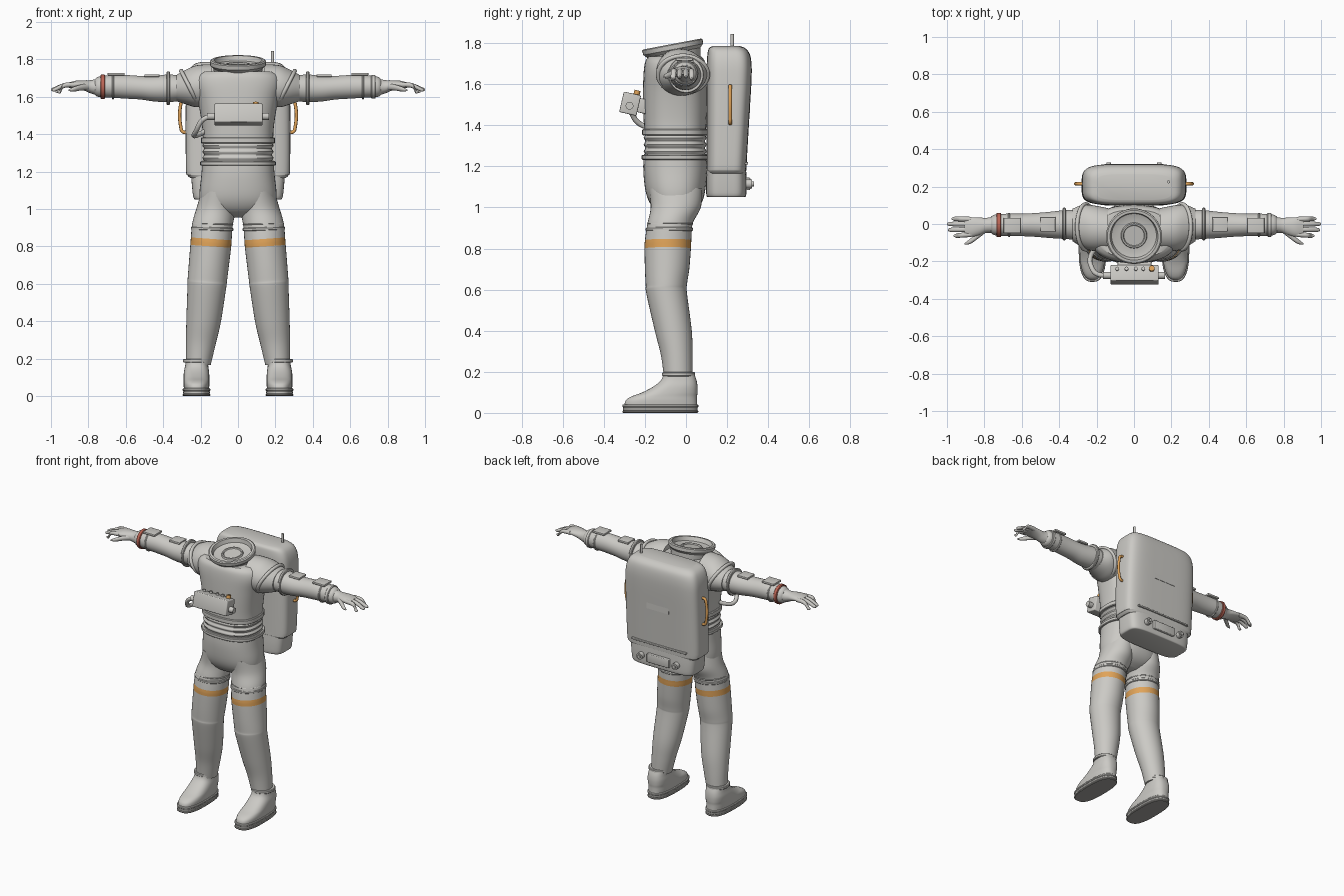
import bpy, bmesh, math
from mathutils import Vector, Matrix


def material(name, rgb):
    m = bpy.data.materials.new(name)
    m.diffuse_color = (*rgb, 1)
    return m


SUIT = material("suit_grey", (0.60, 0.59, 0.56))
ORANGE = material("orange", (0.75, 0.37, 0.10))
RED = material("red", (0.50, 0.13, 0.09))
SOLE = material("sole_grey", (0.38, 0.37, 0.35))


def finish(name, bm, mats, mirror=False, angle=35):
    bmesh.ops.recalc_face_normals(bm, faces=bm.faces)
    me = bpy.data.meshes.new(name)
    bm.to_mesh(me)
    bm.free()
    for m in mats:
        me.materials.append(m)
    me.polygons.foreach_set("use_smooth", [True] * len(me.polygons))
    me.set_sharp_from_angle(angle=math.radians(angle))
    ob = bpy.data.objects.new(name, me)
    bpy.context.collection.objects.link(ob)
    if mirror:
        ob.modifiers.new("mirror", 'MIRROR').use_mirror_merge = False
    return ob


def catmull(a, b, c, d, t):
    return 0.5 * (2*b + (c-a)*t + (2*a-5*b+4*c-d)*t*t + (3*b-a-3*c+d)*t**3)


def loft(name, secs, axis='z', p=2.0, steps=4, n=36, mat=SUIT, mirror=False, tilt=0, band=None):
    """Skin superellipse sections (position, centre u, centre v, radius u, radius v)."""
    rows = []
    for i in range(len(secs) - 1):
        q = [secs[max(i-1, 0)], secs[i], secs[i+1], secs[min(i+2, len(secs)-1)]]
        rows += [[catmull(*v, k/steps) for v in zip(*q)] for k in range(steps)]
    rows.append(list(secs[-1]))
    bm = bmesh.new()
    rings = []
    for w, cu, cv, ru, rv in rows:
        ring = []
        for k in range(n):
            a = math.tau * k / n
            c, s = math.cos(a), math.sin(a)
            du = ru * math.copysign(abs(c)**(2/p), c)
            u, v, h = cu + du, cv + rv * math.copysign(abs(s)**(2/p), s), w + tilt*du
            ring.append(bm.verts.new((u, v, h) if axis == 'z' else (h, u, v)))
        rings.append(ring)
    for i in range(len(rings) - 1):
        mid = (rows[i][0] + rows[i+1][0]) / 2
        for k in range(n):
            j = (k + 1) % n
            f = bm.faces.new((rings[i][k], rings[i][j], rings[i+1][j], rings[i+1][k]))
            if band and band[0] < mid < band[1]:
                f.material_index = 1
    bm.faces.new(rings[0])
    bm.faces.new(rings[-1])
    return finish(name, bm, [mat, ORANGE], mirror)


def collar(name, a, b, cu, cv, ru, rv, axis='z', mat=SUIT, mirror=True, p=2.0, tilt=0):
    """Short hard-edged ring around a limb."""
    e = 0.004
    return loft(name, [(a, cu, cv, ru-e, rv-e), (a+e, cu, cv, ru, rv), (b-e, cu, cv, ru, rv),
                       (b, cu, cv, ru-e, rv-e)], axis, p, 1, 36, mat, mirror, tilt)


def box(name, loc, size, bevel=0.0, rot_x=0, mat=SUIT, mirror=False):
    bm = bmesh.new()
    bmesh.ops.create_cube(bm, size=1, matrix=Matrix.Diagonal((*size, 1)))
    if bevel:
        bmesh.ops.bevel(bm, geom=bm.edges[:], offset=bevel, segments=3, profile=0.5, affect='EDGES')
    bm.transform(Matrix.Translation(loc) @ Matrix.Rotation(rot_x, 4, 'X'))
    return finish(name, bm, [mat], mirror)


def rod(name, a, b, r, mat=SUIT, mirror=False):
    a, b = Vector(a), Vector(b)
    bm = bmesh.new()
    bmesh.ops.create_cone(bm, cap_ends=True, segments=20, radius1=r, radius2=r, depth=(b-a).length)
    bm.transform(Matrix.Translation((a+b)/2) @ (b-a).to_track_quat('Z', 'Y').to_matrix().to_4x4())
    return finish(name, bm, [mat], mirror)


def tube(name, pts, r, mat=SUIT):
    cu = bpy.data.curves.new(name, 'CURVE')
    cu.dimensions, cu.bevel_depth, cu.bevel_resolution, cu.use_fill_caps = '3D', r, 4, True
    sp = cu.splines.new('BEZIER')
    sp.bezier_points.add(len(pts) - 1)
    for bp, co in zip(sp.bezier_points, pts):
        bp.co = co
        bp.handle_left_type = bp.handle_right_type = 'AUTO'
    cu.materials.append(mat)
    bpy.context.collection.objects.link(bpy.data.objects.new(name, cu))


def lathe(name, profile, matrix, n=48, mirror=False):
    bm = bmesh.new()
    vs = [bm.verts.new((r, 0, z)) for r, z in profile]
    es = [bm.edges.new(e) for e in zip(vs, vs[1:])]
    bmesh.ops.spin(bm, geom=vs + es, axis=(0, 0, 1), cent=(0, 0, 0), angle=math.tau, steps=n)
    bmesh.ops.remove_doubles(bm, verts=bm.verts, dist=1e-5)
    bm.transform(matrix)
    return finish(name, bm, [SUIT], mirror)


# Torso shell, waist bellows and pelvis
loft("torso", [(1.36, 0, -.053, .188, .150), (1.42, 0, -.053, .190, .153), (1.50, 0, -.053, .200, .156),
               (1.58, 0, -.053, .215, .156), (1.66, 0, -.053, .235, .153), (1.71, 0, -.053, .225, .145),
               (1.735, 0, -.053, .19, .128)], p=2.5, n=48)
loft("waist_bellows", [(1.24 + .0165*i, 0, -.053, .190 - .009*(i % 2), .153 - .008*(i % 2))
                       for i in range(9)], p=2.5, n=48)
loft("pelvis", [(1.26, 0, -.053, .190, .152), (1.18, 0, -.053, .196, .155), (1.08, 0, -.052, .206, .145),
                (1.02, 0, -.05, .195, .125), (.98, 0, -.05, .14, .09), (.955, 0, -.05, .06, .04)], p=2.3, n=48)
collar("lower_waist_ring", 1.232, 1.256, 0, -.053, .202, .163, mirror=False, p=2.5)
collar("upper_waist_ring", 1.350, 1.382, 0, -.053, .198, .160, mirror=False, p=2.5)

# Tilted neck ring with recessed disc
lathe("neck_ring", [(.125, -.075), (.132, -.03), (.148, -.014), (.150, .008), (.143, .013), (.128, .013),
                    (.120, -.014), (.098, -.020), (.070, -.020), (.066, -.010), (.058, -.010),
                    (.054, -.017), (0, -.017)],
      Matrix.Translation((0, -.065, 1.783)) @ Matrix.Rotation(math.radians(10.7), 4, 'X'))

# Shoulders, arms and their rings
loft("shoulder", [(.14, -.03, 1.662, .115, .112), (.22, -.022, 1.656, .122, .112),
                  (.275, -.012, 1.652, .114, .094), (.33, -.005, 1.646, .086, .070)], 'x', mirror=True)
ring = [(.107 + .011*math.cos(a), .011*math.sin(a)) for a in [math.tau*i/12 for i in range(13)]]
lathe("shoulder_ring", ring, Matrix.Translation((.258, -.015, 1.648)) @
      Matrix.Rotation(math.radians(117), 4, 'Y') @ Matrix.Diagonal((.95, 1.12, 1, 1)), mirror=True)
loft("arm", [(.30, -.005, 1.645, .080, .066), (.37, -.003, 1.645, .077, .074), (.45, -.005, 1.643, .070, .068),
             (.52, -.005, 1.648, .064, .063), (.60, -.005, 1.653, .060, .063), (.68, -.005, 1.655, .060, .060),
             (.745, -.005, 1.653, .055, .054), (.765, -.005, 1.652, .042, .042)], 'x', mirror=True)
collar("elbow_ring", .364, .382, 0, 1.646, .087, .090, 'x')
collar("forearm_ring", .662, .674, -.005, 1.652, .065, .066, 'x')
collar("left_wrist_band", .712, .736, -.005, 1.653, .064, .063, 'x', mirror=False)
collar("right_wrist_band", -.736, -.710, -.005, 1.653, .065, .065, 'x', RED, mirror=False)
box("upper_arm_plate", (.46, -.002, 1.713), (.08, .078, .014), .003, mirror=True)
box("forearm_plate", (.652, -.008, 1.721), (.09, .082, .014), .003, mirror=True)

# Gloves
loft("glove_palm", [(.74, -.005, 1.652, .048, .048), (.785, -.007, 1.653, .040, .036),
                    (.82, -.012, 1.660, .046, .028), (.865, -.016, 1.665, .052, .021),
                    (.905, -.016, 1.662, .049, .014)], 'x', mirror=True)
for i, (y, tip, drop) in enumerate([(-.056, .965, .034), (-.028, .995, .024), (.0, 1.0, .022), (.025, .975, .032)]):
    loft(f"finger_{i+1}", [(.87, y, 1.664, .0135, .014), (.93, y*1.08, 1.660, .013, .013),
                           (tip-.015, y*1.12, 1.662-drop, .011, .011), (tip, y*1.12, 1.660-drop, .004, .004)],
         'x', n=14, mirror=True)
loft("thumb", [(.795, -.030, 1.653, .018, .018), (.835, -.062, 1.650, .017, .016),
               (.875, -.092, 1.641, .014, .013), (.905, -.106, 1.634, .004, .004)], 'x', n=16, mirror=True)

# Legs with an orange thigh stripe
loft("leg", [(1.09, .105, -.050, .090, .130), (1.00, .117, -.050, .104, .122), (.92, .136, -.078, .108, .110),
             (.84, .143, -.087, .109, .113), (.80, .146, -.089, .109, .113), (.70, .156, -.092, .107, .108),
             (.62, .164, -.096, .105, .100), (.58, .167, -.094, .103, .099), (.40, .184, -.062, .092, .090),
             (.28, .199, -.045, .079, .077), (.17, .212, -.038, .066, .069)],
     steps=6, tilt=.07, mirror=True, band=(.80, .84))
collar("thigh_ring", .884, .902, .138, -.081, .113, .115, tilt=.03)
collar("upper_thigh_ring", .916, .924, .135, -.077, .111, .113, tilt=.03)
collar("ankle_ring", .178, .198, .220, -.036, .074, .080)

# Boots
loft("boot", [(.03, .222, -.123, .066, .178), (.06, .222, -.120, .069, .174), (.08, .222, -.106, .069, .160),
              (.10, .222, -.078, .069, .134), (.13, .222, -.050, .067, .106), (.16, .221, -.035, .062, .086),
              (.19, .219, -.035, .060, .075)], p=2.6, n=40, mirror=True)
collar("boot_welt", .026, .042, .222, -.125, .074, .185, p=2.7)
collar("boot_sole", .010, .028, .222, -.125, .071, .182, p=2.7)
collar("boot_tread", 0, .012, .222, -.125, .074, .185, mat=SOLE, p=2.7)

# Backpack with narrower base
loft("backpack", [(1.165, 0, .197, .255, .090), (1.18, 0, .197, .270, .096), (1.21, 0, .198, .278, .097),
                  (1.45, 0, .205, .280, .104), (1.62, 0, .210, .278, .109), (1.70, 0, .210, .272, .109),
                  (1.75, 0, .207, .256, .102), (1.775, 0, .200, .232, .088), (1.785, 0, .197, .20, .068)],
     p=4.5, n=64)
loft("backpack_base", [(1.05, 0, .196, .225, .088), (1.06, 0, .196, .238, .097), (1.12, 0, .196, .246, .099),
                       (1.18, 0, .196, .250, .097)], p=4.5, n=64)
box("back_strip", (0, .293, 1.215), (.42, .02, .012), .003)
box("back_label", (0, .308, 1.48), (.17, .008, .04))
box("back_panel", (0, .298, 1.115), (.17, .03, .06), .005)
rod("back_knob", (.135, .28, 1.115), (.135, .322, 1.115), .022, mirror=True)
rod("back_valve", (.135, .31, 1.115), (.135, .330, 1.115), .012, mirror=True)
rod("antenna", (.185, .225, 1.75), (.185, .225, 1.845), .008)
for side, s in (("left", 1), ("right", -1)):
    tube(side + "_handle", [(s*.268, .215, 1.59), (s*.296, .215, 1.587), (s*.306, .215, 1.56),
                            (s*.306, .215, 1.44), (s*.296, .215, 1.413), (s*.268, .215, 1.41)], .009, ORANGE)

# Chest control unit, knobs and hose
lean = math.radians(-13)
box("chest_unit", (.003, -.272, 1.505), (.258, .086, .102), .006, lean)
box("chest_bracket", (.003, -.215, 1.495), (.18, .06, .07), .004, lean)
rod("chest_side_knob", (.12, -.275, 1.495), (.165, -.275, 1.495), .019, mirror=True)
for x in (-.09, -.04, .01, .05):
    rod("chest_switch", (x, -.245, 1.53), (x, -.238, 1.562), .010)
rod("orange_switch", (.095, -.245, 1.53), (.095, -.236, 1.570), .015, ORANGE)
tube("chest_hose", [(-.155, -.275, 1.495), (-.19, -.27, 1.475), (-.225, -.235, 1.415),
                    (-.235, -.185, 1.392), (-.205, -.13, 1.40), (-.17, -.10, 1.42)], .013)
